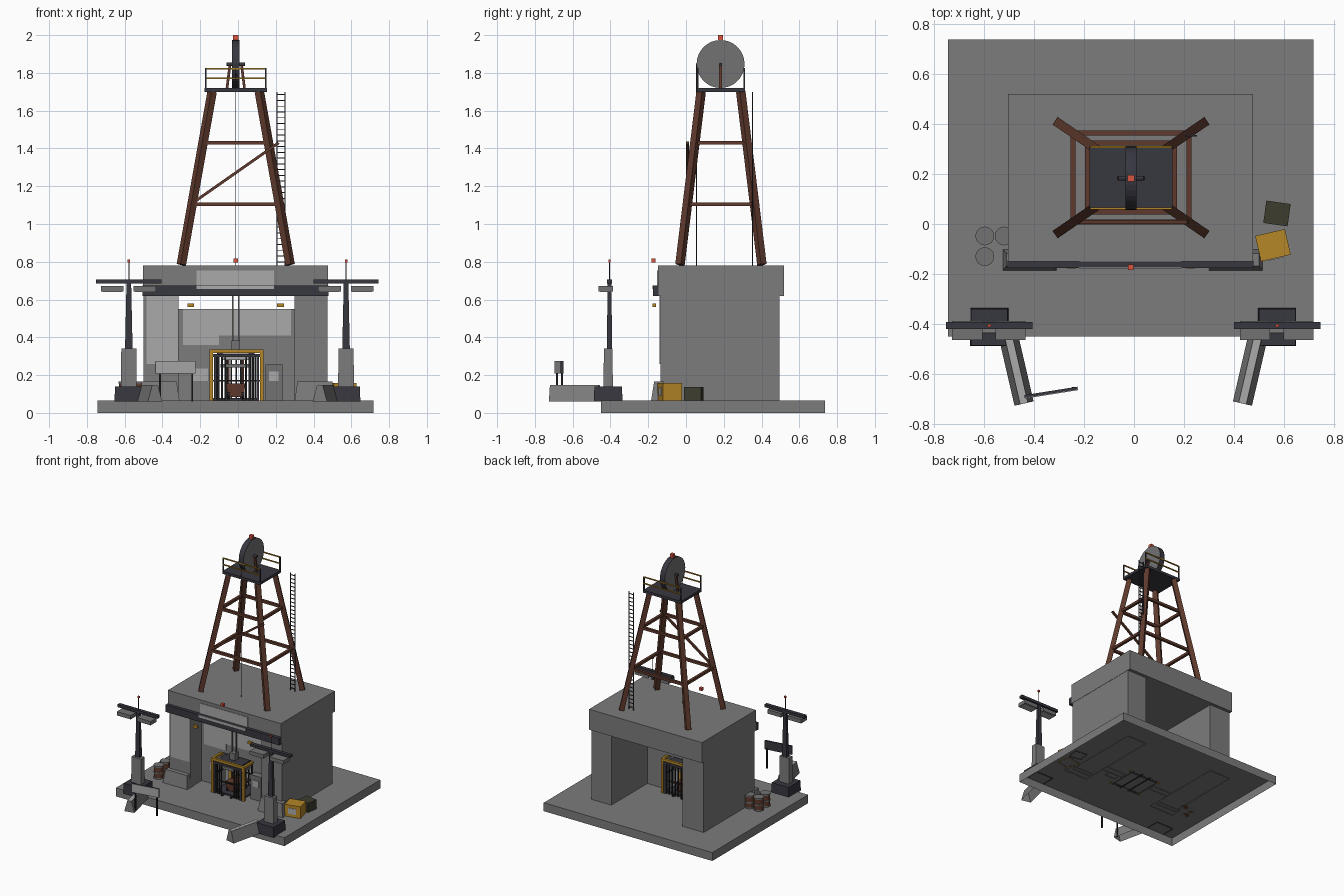
import bpy, bmesh, math
from mathutils import Vector, Matrix

if "Cube" in bpy.data.objects:
    bpy.data.objects.remove(bpy.data.objects["Cube"])


def mat(name, r, g, b):
    m = bpy.data.materials.new(name)
    m.diffuse_color = (r, g, b, 1)
    m.use_nodes = True
    m.node_tree.nodes["Principled BSDF"].inputs["Base Color"].default_value = m.diffuse_color
    return m


CONC = mat("concrete", .20, .20, .20)
PALE = mat("pale_concrete", .40, .40, .40)
STEEL = mat("grey_steel", .17, .17, .175)
DARK = mat("dark_metal", .038, .038, .050)
BLACK = mat("black_iron", .016, .016, .018)
RUST = mat("rusty_brown", .115, .042, .026)
YEL = mat("safety_yellow", .46, .24, .02)
OLIVE = mat("olive", .046, .046, .028)
RED = mat("signal_red", .70, .09, .05)

CX, CY = -.012, .185   # tower axis
FLOOR = .066


def finish(name, bm, *mats):
    bmesh.ops.recalc_face_normals(bm, faces=bm.faces)
    me = bpy.data.meshes.new(name)
    bm.to_mesh(me)
    bm.free()
    for m in mats:
        me.materials.append(m)
    ob = bpy.data.objects.new(name, me)
    bpy.context.collection.objects.link(ob)
    return ob


def box(name, x0, x1, y0, y1, z0, z1, m, rot=0, taper=(1, 1)):
    """Box from limits, turned about z, top scaled by taper; open below where it meets the ground."""
    bm = bmesh.new()
    bmesh.ops.create_cube(bm, size=1)
    if z0 <= FLOOR:
        bm.normal_update()
        bmesh.ops.delete(bm, geom=[f for f in bm.faces if f.normal.z < -.5], context='FACES')
    if z0 == FLOOR:
        z0 -= .004
    for v in bm.verts:
        if v.co.z > 0:
            v.co.x *= taper[0]
            v.co.y *= taper[1]
    bmesh.ops.scale(bm, vec=(x1 - x0, y1 - y0, z1 - z0), verts=bm.verts)
    bmesh.ops.rotate(bm, cent=(0, 0, 0), matrix=Matrix.Rotation(math.radians(rot), 3, 'Z'), verts=bm.verts)
    bmesh.ops.translate(bm, vec=((x0 + x1) / 2, (y0 + y1) / 2, (z0 + z1) / 2), verts=bm.verts)
    return finish(name, bm, m)


def cbox(name, x, y, z0, w, d, h, m, rot=0, taper=(1, 1)):
    return box(name, x - w / 2, x + w / 2, y - d / 2, y + d / 2, z0, z0 + h, m, rot, taper)


def strut(name, p, q, w, m, sides=0):
    """Square bar or round rod between two points."""
    p, q = Vector(p), Vector(q)
    bm = bmesh.new()
    d = q - p
    if sides:
        bmesh.ops.create_cone(bm, segments=sides, radius1=w / 2, radius2=w / 2, depth=d.length, cap_ends=True)
    else:
        bmesh.ops.create_cube(bm, size=1)
        bmesh.ops.scale(bm, vec=(w, w, d.length), verts=bm.verts)
    bm.transform(Matrix.Translation((p + q) / 2) @ d.to_track_quat('Z', 'Y').to_matrix().to_4x4())
    return finish(name, bm, m)


# ground slab (hollow below), side walls and roof
box("base_slab", -.743, .717, -.45, .736, 0, FLOOR, CONC)
box("left_wall", -.50, -.315, -.135, .495, FLOOR, .62, CONC)
box("right_wall", .30, .474, -.135, .495, FLOOR, .62, CONC)
box("roof_block", -.503, .476, -.149, .52, .62, .78, CONC)
box("front_beam", -.506, .478, -.175, -.145, .62, .675, DARK)
box("roof_patch", -.22, .19, -.153, -.148, .67, .755, PALE)
box("beam_patch", -.22, .19, -.177, -.174, .655, .675, PALE)
box("left_wall_patch", -.485, -.317, -.139, -.134, .26, .618, PALE)

# shaft wall behind the hoist cage, with an opening for it
box("shaft_wall_left", -.315, -.145, 0, .05, FLOOR, .55, CONC)
box("shaft_wall_right", .125, .30, 0, .05, FLOOR, .55, CONC)
box("shaft_wall_top", -.145, .125, 0, .05, .335, .55, CONC)
box("shaft_patch_left", -.29, -.10, -.005, 0, .36, .55, PALE)
box("shaft_patch_right", -.10, .28, -.005, 0, .41, .55, PALE)
box("shaft_patch_low", -.24, -.16, -.005, 0, .17, .235, PALE)
box("control_cabinet", .145, .235, -.05, 0, FLOOR, .255, STEEL)
box("cabinet_plate", .165, .215, -.055, -.049, .17, .22, PALE)

# beacon and warning lamps on the portal
cbox("roof_beacon", CX, -.172, .795, .022, .022, .022, RED)
for x in (-.25, .225):
    cbox("portal_lamp", x, -.168, .56, .036, .018, .02, YEL)

# tapered footing blocks
for s in (-1, 1):
    cbox("footing_block", s * .412 - .005, -.143, FLOOR, .215, .085, .10, CONC, taper=(.86, .6))

# hoist cage: yellow frame, gates of bars, interior
x0, x1, y0, y1, zt = -.142, .126, -.11, .11, .335
YM = (y0 + y1) / 2
for x in (x0, x1):
    for y in (y0, y1):
        cbox("cage_post", x, y, FLOOR, .018, .018, zt - FLOOR, YEL)
    strut("cage_side_beam", (x, y0, zt - .009), (x, y1, zt - .009), .018, YEL)
    strut("cage_mid_beam", (x, y0, .2), (x, y1, .2), .012, DARK)
for y in (y0, y1):
    strut("cage_cross_beam", (x0, y, zt - .009), (x1, y, zt - .009), .018, YEL)
    strut("cage_inner_beam", (x0, y, zt - .03), (x1, y, zt - .03), .016, DARK)
    for x in (x0 + .022, x1 - .022):
        cbox("gate_inner_post", x, y, FLOOR, .014, .014, .24, DARK)
    n = 3 if y == y0 else 9
    for i in range(n):
        for s in ((-1, 1) if y == y0 else (1,)):
            x = CX + s * (.055 + .018 * i) if y == y0 else x0 + .03 + i * .0255
            cbox("gate_bar", x, y, FLOOR, .009, .007, .245, BLACK)
    strut("gate_rail", (x0, y, .17), (x1, y, .17), .008, BLACK)
cbox("cage_floor", CX, YM, FLOOR, .24, .20, .012, DARK)
cbox("cage_roof", CX, YM, .312, .20, .18, .010, DARK)
cbox("cage_header", CX, y0 + .02, .28, .14, .02, .036, PALE)
cbox("cage_inner_plate", CX, YM, .24, .16, .12, .02, STEEL)
cbox("ore_cart", CX, YM, .085, .085, .12, .07, RUST, taper=(1.2, 1.1))
for x in (-.05, .026):
    for y in (YM - .05, YM + .05):
        strut("cart_wheel", (x - .008, y, .095), (x + .008, y, .095), .036, BLACK, 12)
    strut("cart_rail", (x, -.13, .07), (x, .13, .07), .012, BLACK)
    strut("cage_hanger", (x, YM, .155), (x, YM, .32), .010, RUST)
cbox("hoist_coupling", CX, YM - .03, .327, .046, .046, .055, STEEL)
for x in (-.028, .004):
    strut("guide_rod", (x, YM - .03, .37), (x, YM - .03, .62), .008, STEEL)

# tower: four legs, rings and one front brace
Z0, Z1 = .785, 1.70


def corner(sx, sy, z):
    t = (z - Z0) / (Z1 - Z0)
    return (CX + sx * (.288 - .163 * t), CY + sy * (.217 - .112 * t), z)


SQ = [(-1, -1), (1, -1), (1, 1), (-1, 1)]
for s in SQ:
    strut("tower_leg", corner(*s, Z0), corner(*s, Z1), .036, RUST)
for z in (1.105, 1.43):
    for a, b in zip(SQ, SQ[1:] + SQ[:1]):
        strut("tower_ring", corner(*a, z), corner(*b, z), .02, RUST)
strut("tower_brace", (-.235, .008, 1.115), (.215, .008, 1.43), .015, RUST)

# ladder
for x in (.207, .248):
    strut("ladder_rail", (x, .352, .78), (x, .352, 1.70), .006, DARK)
for i in range(30):
    z = .80 + i * .0305
    strut("ladder_rung", (.207, .352, z), (.248, .352, z), .005, DARK)

# platform and railings
box("platform", -.177, .153, .058, .312, 1.70, 1.72, DARK)
for y in (.062, .308):
    for x in (-.172, .148):
        cbox("rail_post", x, y, 1.72, .008, .008, .105, DARK)
    for z in (1.772, 1.822):
        strut("hand_rail", (-.174, y, z), (.15, y, z), .008, YEL)

# sheave wheel: steel sides, dark rim
bm = bmesh.new()
bmesh.ops.create_cone(bm, segments=32, radius1=.127, radius2=.127, depth=.042, cap_ends=True)
for f in bm.faces:
    f.material_index = 0 if len(f.verts) > 4 else 1
bm.transform(Matrix.Translation((CX, .183, 1.847)) @ Matrix.Rotation(math.pi / 2, 4, 'Y'))
finish("sheave_wheel", bm, STEEL, DARK)
strut("wheel_axle", (CX - .05, .183, 1.845), (CX + .05, .183, 1.845), .018, DARK, 12)
for s in (-1, 1):
    strut("wheel_support", (CX + s * .046, .183, 1.72), (CX + s * .03, .183, 1.85), .014, RUST)
cbox("top_beacon", CX, .183, 1.973, .027, .027, .027, RED)
strut("hoist_rope", (CX, .056, .62), (CX, .056, 1.85), .005, DARK, 6)

# floodlight masts and sloped barriers on both sides
for s in (-1, 1):
    x = -.578 if s < 0 else .572
    cbox("mast_base", x, -.412, .0601, .152, .152, .08, DARK, taper=(.96, .96))
    cbox("mast_pedestal", x, -.412, .14, .084, .05, .20, CONC, taper=(.95, .9))
    cbox("mast_pole", x, -.405, .34, .04, .028, .36, DARK, taper=(.6, .7))
    cbox("mast_crossbar", x, -.405, .685, .345, .028, .021, DARK)
    for d in (-.088, .085):
        cbox("floodlight", x + d, -.425, .643, .12, .075, .030, STEEL)
        cbox("floodlight_glass", x + d, -.425, .640, .105, .06, .004, PALE)
    strut("mast_antenna", (x, -.405, .70), (x, -.405, .80), .006, DARK, 6)
    cbox("mast_beacon", x, -.405, .797, .013, .013, .015, RED)
    cbox("barrier", s * .466 - .003, -.588, .0601, .078, .265, .086, CONC, rot=-s * 13, taper=(.4, 1))
    cbox("barrier_cap", s * .466 - .003, -.588, .144, .028, .262, .004, PALE, rot=-s * 13)

# sign board on two posts
cbox("sign_board", -.33, -.679, .209, .212, .003, .066, PALE, rot=9)
cbox("sign_back", -.331, -.672, .208, .215, .011, .068, DARK, rot=9)
for x, y in ((-.412, -.682), (-.242, -.656)):
    strut("sign_post", (x, y, .06), (x, y, .22), .010, BLACK)

# drums with a brown body and grey lid bands
for x, y in ((-.596, -.048), (-.596, -.13), (-.518, -.048)):
    strut("drum", (x, y, FLOOR), (x, y, .162), .070, RUST, 16)
    for z in (FLOOR, .108, .156):
        strut("drum_band", (x, y, z), (x, y, z + .010), .075, STEEL, 16)

# crates
cbox("yellow_crate", .555, -.085, FLOOR, .122, .105, .092, YEL, rot=13)
cbox("crate_label", .566, -.138, .09, .06, .004, .045, PALE, rot=13)
cbox("olive_crate", .571, .042, FLOOR, .098, .09, .072, OLIVE, rot=-8)
